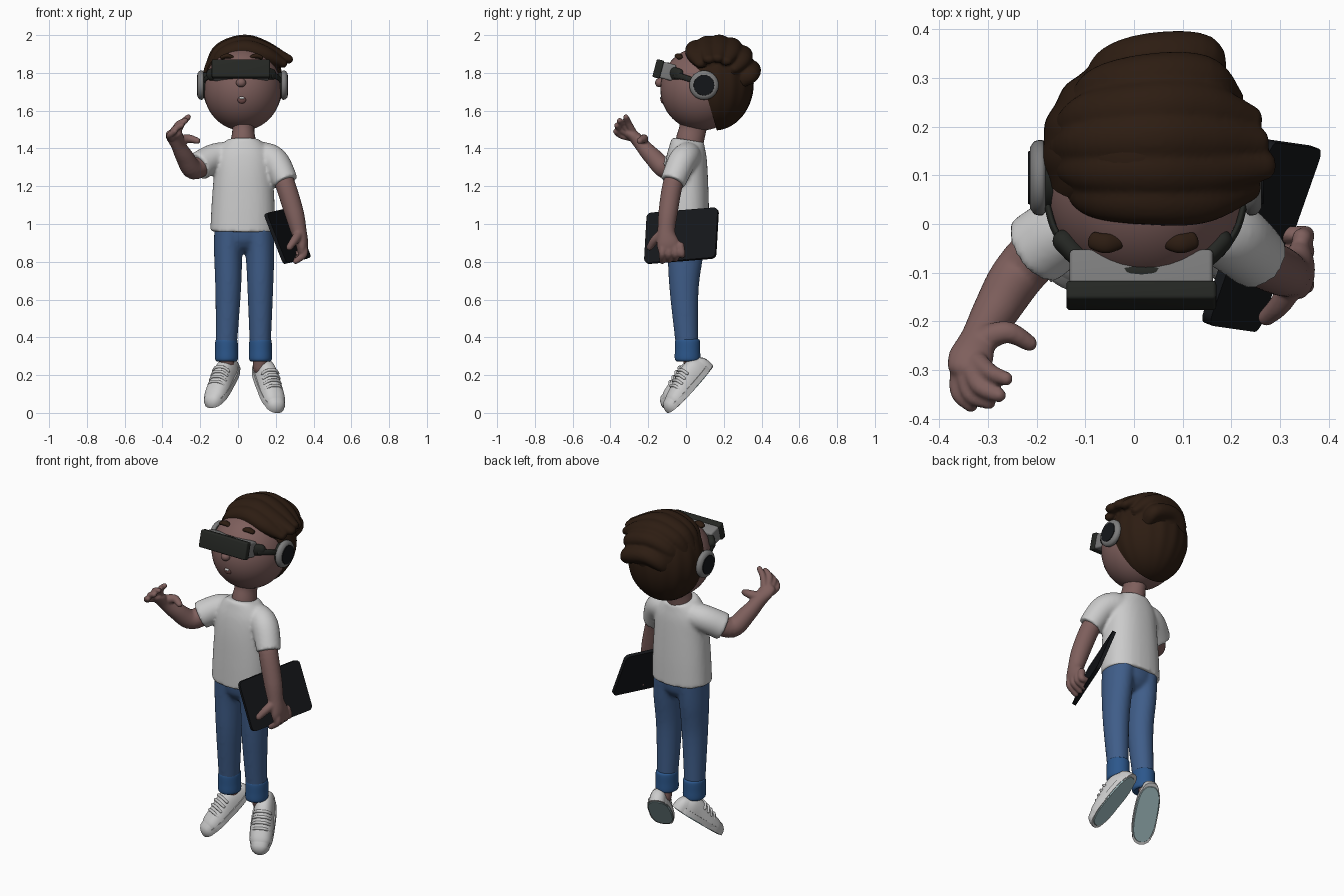
import bpy, bmesh, math
from mathutils import Vector, Matrix

if "Cube" in bpy.data.objects:
    bpy.data.objects.remove(bpy.data.objects["Cube"])


def mat(name, *c):
    m = bpy.data.materials.new(name)
    m.diffuse_color = (*c, 1)
    m.use_nodes = True
    m.node_tree.nodes["Principled BSDF"].inputs["Base Color"].default_value = m.diffuse_color
    return m


SKIN = mat("skin", .21, .115, .108)
HAIR = mat("hair", .026, .012, .006)
WHITE = mat("white", .8, .8, .8)
JEANS = mat("denim", .05, .11, .25)
CUFF = mat("denim_cuff", .025, .095, .26)
BLACK = mat("black", .007, .008, .01)
DARK = mat("dark", .018, .02, .017)
GREY = mat("grey", .2, .2, .2)
SOLE = mat("sole", .33, .47, .49)


def finish(name, bm, m):
    bmesh.ops.recalc_face_normals(bm, faces=bm.faces[:])
    me = bpy.data.meshes.new(name)
    bm.to_mesh(me)
    bm.free()
    me.materials.append(m)
    ob = bpy.data.objects.new(name, me)
    bpy.context.collection.objects.link(ob)
    return ob


def spline(P, k):
    out, P = [], [P[0]] + P + [P[-1]]
    for i in range(1, len(P) - 2):
        for j in range(k):
            t = j / k
            out.append([.5 * (2*q + (r-p)*t + (2*p-5*q+4*r-s)*t*t + (3*q-p-3*r+s)*t**3)
                        for p, q, r, s in zip(*P[i-1:i+3])])
    return out + [P[-1]]


def tube(name, pts, m, ref=(1, 0, 0), ends=(1, 1), n=24, p=1, k=6):
    """Sweep an ellipse along (x, y, z, a[, b]); a lies along ref. ends: 1 = rounded, 0 = flat."""
    S = spline([list(q) if len(q) == 5 else [*q, q[3]] for q in pts], k)
    C = [Vector(s[:3]) for s in S]
    T = [(C[min(i+1, len(C)-1)] - C[max(i-1, 0)]).normalized() for i in range(len(C))]
    rings = [(c, t, s[3], s[4]) for c, t, s in zip(C, T, S)]
    for end, sign in ((0, -1), (1, 1)):
        if ends[end]:
            c, t, a, b = rings[-end]
            cap = [(c + t*sign*min(a, b)*math.sin(f), t, a*math.cos(f), b*math.cos(f))
                   for f in map(math.radians, (22, 44, 64, 82))]
            rings = rings + cap if end else cap[::-1] + rings
    bm, prev, first = bmesh.new(), None, None
    pw = lambda v: math.copysign(abs(v)**p, v)
    for c, t, a, b in rings:
        u = Vector(ref)
        u = (u - t*u.dot(t)).normalized()
        w = t.cross(u)
        ring = [bm.verts.new(c + u*a*pw(math.cos(h)) + w*b*pw(math.sin(h)))
                for h in (2*math.pi*i/n for i in range(n))]
        if prev:
            for i in range(n):
                bm.faces.new((prev[i], prev[(i+1) % n], ring[(i+1) % n], ring[i]))
        first, prev = first or ring, ring
    bm.faces.new(first)
    bm.faces.new(prev)
    return finish(name, bm, m)


def fuse(name, obs, m, voxel, steps):
    """Melt overlapping parts into one soft skin."""
    bm = bmesh.new()
    for o in obs:
        bm.from_mesh(o.data)
        bpy.data.objects.remove(o)
    ob = finish(name, bm, m)
    r = ob.modifiers.new("melt", 'REMESH')
    r.mode, r.voxel_size, r.use_smooth_shade = 'VOXEL', voxel, True
    s = ob.modifiers.new("soften", 'SMOOTH')
    s.factor, s.iterations = .5, steps
    return ob


def ball(name, c, r, m, cut=None, waves=0):
    bm = bmesh.new()
    bmesh.ops.create_uvsphere(bm, u_segments=96 if waves else 40, v_segments=28, radius=1)
    for v in bm.verts:
        g = 1 + waves*math.sin(16*math.atan2(v.co.y, v.co.x))*(1 - v.co.z**2)
        v.co = Vector((v.co.x*r[0]*g, v.co.y*r[1]*g, v.co.z*r[2])) + Vector(c)
    if cut:
        bmesh.ops.bisect_plane(bm, geom=bm.verts[:]+bm.edges[:]+bm.faces[:],
                               plane_co=cut[0], plane_no=cut[1], clear_inner=True)
        bmesh.ops.holes_fill(bm, edges=[e for e in bm.edges if e.is_boundary], sides=0)
    return finish(name, bm, m)


def box(name, size, M, m, r, only_z=False):
    bm = bmesh.new()
    bmesh.ops.create_cube(bm, size=1, matrix=Matrix.Diagonal((*size, 1)))
    es = [e for e in bm.edges if not only_z or abs(e.verts[0].co.z - e.verts[1].co.z) > 1e-4]
    bmesh.ops.bevel(bm, geom=es, offset=r, segments=4, profile=.5, affect='EDGES')
    ob = finish(name, bm, m)
    ob.data.transform(M)
    return ob


# head, neck and face
HX = .024
ball("head", (HX, .08, 1.715), (.206, .216, .22), SKIN)
tube("neck", [(.028, .01, 1.37, .07, .07), (.028, .02, 1.44, .066, .074),
              (.028, .035, 1.5, .058, .072), (.028, .045, 1.56, .064, .075)], SKIN)
ball("nose", (.016, -.14, 1.748), (.026, .024, .024), SKIN)
ball("mouth", (.02, -.122, 1.66), (.024, .013, .022), mat("lips", .16, .07, .065))
ball("teeth", (.02, -.13, 1.667), (.015, .008, .007), WHITE)
for x in (-.058, .096):
    tube("eyebrow", [(x-.025, -.034, 1.882, .011, .018), (x, -.04, 1.89, .013, .02),
                     (x+.025, -.034, 1.882, .011, .018)], HAIR, ref=(0, 0, 1))

# hair: back cap, plus a crown melted together with swept strands
ball("hair_back", (HX, .15, 1.745), (.213, .207, .25), HAIR,
     cut=((0, .06, 1.85), (0, .96, .28)), waves=.012)
hair = [ball("hair_crown", (.03, .16, 1.8), (.197, .202, .178), HAIR)]
for y, zt, xl, xr in ((.058, 1.975, -.13, .237), (.115, 1.997, -.15, .268), (.175, 2.003, -.155, .254),
                      (.235, 1.988, -.15, .24), (.29, 1.948, -.12, .2), (.332, 1.872, -.085, .15)):
    hair.append(tube("hair_strand", [
        (xl, y*.6+.05, zt-.17, .03, .02), (xl*.6, y*.9+.01, zt-.087, .05, .042),
        (.03, y, zt-.05, .06, .05), (.14, y, zt-.078, .057, .046),
        (xr, y*.75+.035, zt-.125, .032, .024)], HAIR, ref=(0, 1, 0)))
fuse("hair_top", hair, HAIR, .008, 2)

# visor with gasket, straps and headphones
R = Matrix.Translation((.015, -.112, 1.812)) @ Matrix.Rotation(math.radians(-15), 4, 'X')
box("visor_shell", (.295, .085, .088), R @ Matrix.Translation((0, .01, 0)), GREY, .01)
box("visor_glass", (.308, .04, .098), R @ Matrix.Translation((0, -.036, 0)), DARK, .008)
tube("visor_gasket", [(-.143, -.035, 1.79, .024, .032), (-.09, -.08, 1.797, .024, .042),
                      (.015, -.1, 1.806, .032, .05), (.125, -.08, 1.797, .024, .042),
                      (.178, -.035, 1.79, .024, .032)], DARK, ref=(0, 1, .01))
for s in (-1, 1):
    X = lambda d: HX + s*d
    tube("visor_strap", [(X(.155), -.06, 1.79, .007, .018), (X(.19), -.005, 1.775, .007, .015),
                         (X(.21), .08, 1.745, .007, .015)], DARK)
    tube("ear_cushion", [(X(.185), .095, 1.735, .066), (X(.215), .095, 1.735, .07)], DARK,
         ref=(0, 1, 0), ends=(0, 0), n=40)
    tube("ear_cup", [(X(.205), .095, 1.735, .068), (X(.212), .095, 1.735, .077),
                     (X(.228), .095, 1.735, .075), (X(.238), .095, 1.735, .062)], GREY,
         ref=(0, 1, 0), ends=(0, 0), n=40, k=3)
    tube("ear_disc", [(X(.23), .095, 1.735, .056), (X(.242), .095, 1.735, .054)], BLACK,
         ref=(0, 1, 0), ends=(0, 0), n=40)

# shirt: body and sleeves melted together
fuse("shirt", [
    tube("shirt_body", [(.025, 0, .958, .172, .122), (.027, 0, 1.1, .167, .121),
                        (.028, 0, 1.25, .157, .116), (.028, .003, 1.35, .149, .107),
                        (.028, .007, 1.41, .122, .094), (.028, .012, 1.445, .085, .086)],
         WHITE, ends=(0, 0), n=40, p=.88),
    tube("sleeve", [(.07, .01, 1.36, .068), (.14, .005, 1.36, .073), (.2, -.025, 1.325, .074),
                    (.253, -.07, 1.222, .067)], WHITE, ref=(0, 1, 0), ends=(1, 0)),
    tube("sleeve", [(-.02, .01, 1.355, .07), (-.085, .01, 1.36, .073), (-.14, -.01, 1.345, .075),
                    (-.208, -.057, 1.305, .077)], WHITE, ref=(0, 0, 1), ends=(1, 0))],
    WHITE, .01, 5)

# jeans melted together, cuffs and ankles
legs = [tube("hips", [(.03, 0, 1.0, .152, .106), (.03, 0, .95, .152, .105)], JEANS, ends=(0, 1), n=40)]
for xs in ((-.046, -.052, -.052, -.062), (.108, .117, .118, .118)):
    legs.append(tube("jeans_leg", [(xs[0], 0, .98, .08, .105), (xs[1], -.003, .85, .075, .096),
                                   (xs[2], -.01, .65, .068, .077), (xs[3], .006, .34, .055, .058)],
                     JEANS, ends=(0, 0), n=32))
    x = xs[3] + .001
    tube("jeans_cuff", [(x, .008, .39, .052, .058), (x, .008, .38, .059, .066),
                        (x, .008, .33, .06, .067), (x, .008, .285, .06, .067),
                        (x, .008, .272, .05, .056)], CUFF, ends=(0, 0), n=32)
    tube("ankle", [(x, .018, .31, .04), (x, .035, .24, .04)], SKIN)
fuse("jeans", legs, JEANS, .01, 5)

# shoes, modelled flat with the heel at the origin and then pitched toes-down
for heel, toe in (((-.022, .12, .235), (-.132, -.095, .045)), ((.11, .12, .24), (.203, -.085, .012))):
    f = (Vector(toe) - Vector(heel)).normalized()
    up = (Vector((0, 0, 1)) - f*f.z).normalized()
    M = Matrix((up.cross(f), -f, up)).transposed()
    M = Matrix.Translation(heel) @ M.to_4x4()
    body = tube("shoe", [(0, -.02, 0, .045, .085), (0, -.06, 0, .055, .108), (0, -.12, 0, .059, .109),
                         (0, -.2, 0, .065, .085), (0, -.26, 0, .062, .07), (0, -.285, 0, .054, .06)],
                WHITE, n=40, p=.8)
    for v in body.data.vertices:
        v.co.z = max(v.co.z, 0)
    parts = [body, tube("shoe_sole", [(0, -.16, -.004, .059, .161), (0, -.16, .004, .064, .166)],
                        SOLE, ends=(0, 0), n=40, p=.75),
             tube("shoe_rim", [(0, -.16, .003, .066, .168), (0, -.16, .03, .066, .168)],
                  WHITE, ends=(0, 0), n=40, p=.75)]
    for s, h in ((.125, .108), (.155, .101), (.185, .092), (.215, .082)):
        parts.append(tube("lace", [(-.045, -s, h-.026, .008), (-.025, -s, h-.003, .008), (0, -s, h, .008),
                                   (.025, -s, h-.003, .008), (.045, -s, h-.026, .008)],
                          WHITE, ref=(0, 1, 0), n=10))
    for o in parts:
        o.data.transform(M)

# lowered arm and hand
hand = [tube("arm", [(.21, -.03, 1.3, .05), (.25, -.07, 1.21, .053), (.297, -.095, 1.06, .051),
                     (.322, -.104, .96, .042, .047), (.338, -.096, .9, .034, .06),
                     (.34, -.085, .865, .028, .062)], SKIN)]
for y, z in ((-.125, .795), (-.09, .8), (-.055, .808), (-.022, .835)):
    hand.append(tube("finger", [(.345, y*.9-.01, .885, .021), (.35, y, .84, .019), (.306, y, z+.008, .016)],
                     SKIN, ref=(0, 1, 0), n=14))
hand.append(tube("thumb", [(.325, -.125, .95, .026), (.3, -.165, .915, .023), (.272, -.192, .877, .018)],
                 SKIN, ref=(0, 1, 0), n=14))
fuse("lowered_arm", hand, SKIN, .006, 3)

# raised arm and hand
hand = [tube("arm", [(-.16, -.02, 1.335, .055), (-.235, -.1, 1.29, .055), (-.285, -.18, 1.36, .047),
                     (-.318, -.235, 1.42, .038), (-.334, -.272, 1.46, .046, .032),
                     (-.34, -.295, 1.476, .044, .028)], SKIN)]
for base, mid, tip in (((-.357, -.295, 1.458), (-.36, -.345, 1.47), (-.335, -.372, 1.49)),
                       ((-.348, -.3, 1.475), (-.335, -.35, 1.502), (-.298, -.366, 1.522)),
                       ((-.336, -.295, 1.486), (-.316, -.335, 1.528), (-.277, -.352, 1.547)),
                       ((-.322, -.28, 1.486), (-.295, -.305, 1.535), (-.263, -.318, 1.566))):
    hand.append(tube("finger", [(*base, .02), (*mid, .018), (*tip, .015)], SKIN, ref=(.3, .2, .9), n=14))
hand.append(tube("thumb", [(-.315, -.24, 1.44, .028), (-.262, -.222, 1.452, .023), (-.215, -.245, 1.44, .017)],
                 SKIN, ref=(0, 0, 1), n=14))
fuse("raised_arm", hand, SKIN, .006, 3)

# tablet under the lowered arm
u = Vector((.13, .37, .03)).normalized()
w = Vector((-.105, .012, .265))
w = (w - u*w.dot(u)).normalized()
M = Matrix((u, w, u.cross(w))).transposed().to_4x4()
box("tablet", (.4, .285, .02), Matrix.Translation((.262, -.024, .938)) @ M, BLACK, .025, True)

# smooth shading with sharp rims kept
for o in bpy.data.objects:
    o.select_set(True)
    bpy.context.view_layer.objects.active = o
bpy.ops.object.shade_smooth_by_angle(angle=math.radians(40))
